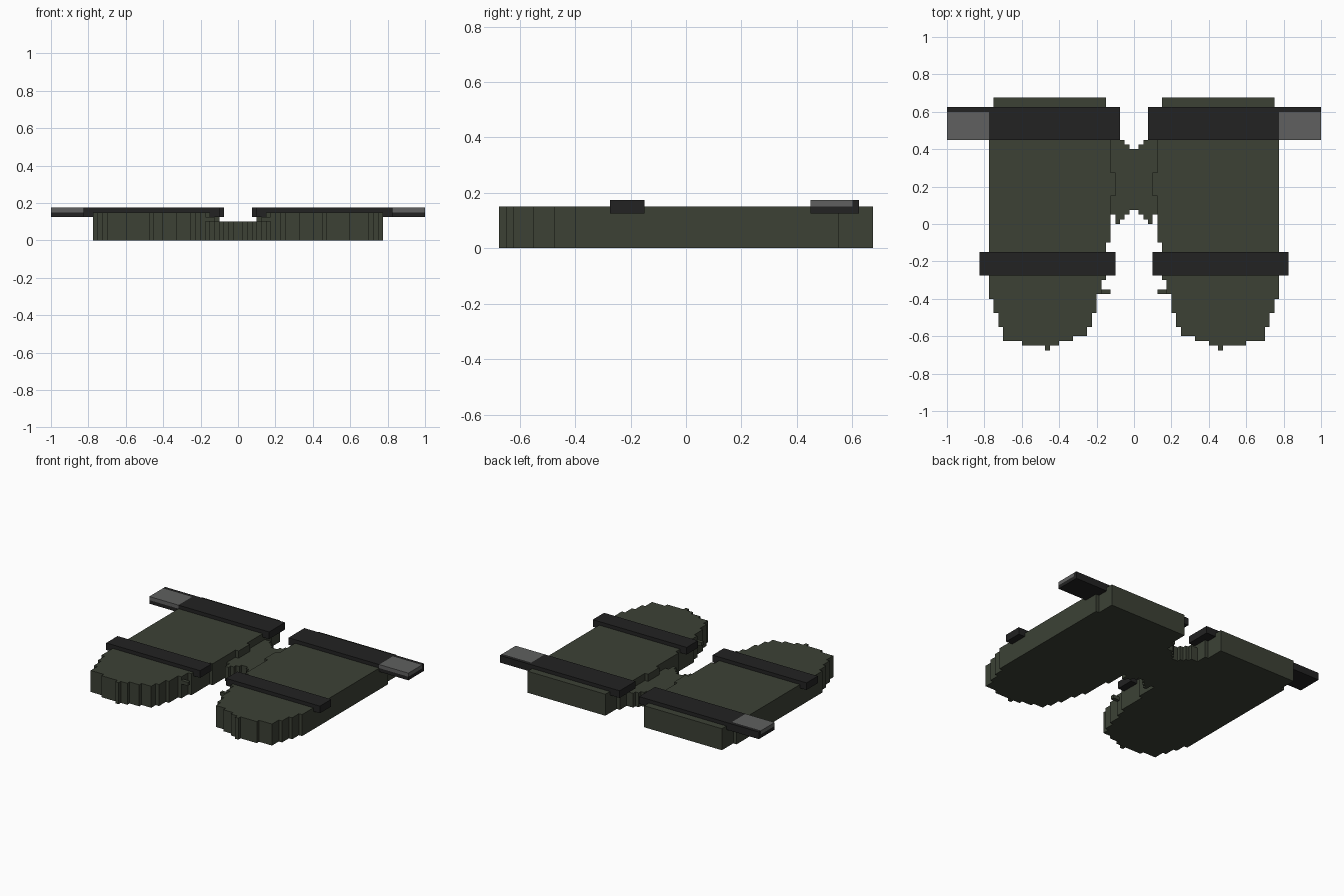
import bpy, bmesh

if "Cube" in bpy.data.objects:
    bpy.data.objects.remove(bpy.data.objects["Cube"])


def material(name, rgb):
    m = bpy.data.materials.new(name)
    m.diffuse_color = (*rgb, 1)
    m.use_nodes = True
    m.node_tree.nodes["Principled BSDF"].inputs["Base Color"].default_value = m.diffuse_color
    return m


OLIVE = material("olive fabric", (0.045, 0.053, 0.036))
BLACK = material("black strap", (0.016, 0.016, 0.016))
GREY = material("grey buckle", (0.115, 0.117, 0.115))


def slab(name, outline, z0, z1, mat):
    """Extrude a plan outline from z0 to z1."""
    bm = bmesh.new()
    face = bm.faces.new([bm.verts.new((x, y, z0)) for x, y in outline])
    ext = bmesh.ops.extrude_face_region(bm, geom=[face])
    for v in ext["geom"]:
        if isinstance(v, bmesh.types.BMVert):
            v.co.z = z1
    bmesh.ops.recalc_face_normals(bm, faces=bm.faces)
    me = bpy.data.meshes.new(name)
    bm.to_mesh(me)
    bm.free()
    me.materials.append(mat)
    ob = bpy.data.objects.new(name, me)
    bpy.context.collection.objects.link(ob)


def rect(x0, x1, y0, y1):
    return [(x0, y0), (x1, y0), (x1, y1), (x0, y1)]


def steps(start, moves):
    """Stepped outline: each move goes along x, then along y."""
    pts = [start]
    for x, y in moves:
        if x != pts[-1][0]:
            pts.append((x, pts[-1][1]))
        if y != pts[-1][1]:
            pts.append((x, y))
    return pts


# Right-hand panel outline, from rear outer corner round the rounded toe
panel = steps((0.15, 0.675), [
    (0.75, 0.55), (0.775, -0.4), (0.75, -0.475), (0.725, -0.55),
    (0.7, -0.625), (0.6, -0.65), (0.475, -0.675), (0.45, -0.65),
    (0.4, -0.625), (0.325, -0.6), (0.25, -0.55), (0.225, -0.475),
    (0.2, -0.375), (0.175, -0.3), (0.15, -0.1), (0.125, 0.15),
    (0.1, 0.275), (0.125, 0.55), (0.15, 0.675)])[:-1]

# Strap top wraps around the grey buckle
strap_top = [(0.075, 0.45), (0.775, 0.45), (0.775, 0.6),
             (1, 0.6), (1, 0.625), (0.075, 0.625)]

parts = [
    ("panel", panel, 0, 0.15, OLIVE),
    ("side_tab", rect(0.125, 0.21, -0.375, -0.35), 0.1, 0.125, OLIVE),
    ("front_strap", rect(0.1, 0.825, -0.275, -0.15), 0.125, 0.175, BLACK),
    ("rear_strap_base", rect(0.075, 1, 0.45, 0.625), 0.125, 0.15, BLACK),
    ("rear_strap_top", strap_top, 0.15, 0.175, BLACK),
    ("buckle", rect(0.775, 1, 0.45, 0.6), 0.15, 0.175, GREY),
]
for side, s in (("right", 1), ("left", -1)):
    for name, outline, z0, z1, mat in parts:
        slab(f"{side}_{name}", [(s * x, y) for x, y in outline], z0, z1, mat)

# Central bridge with stepped arches front and rear
half = steps((0, 0.075), [(0.025, 0.05), (0.05, 0.025), (0.075, 0),
                          (0.1, 0.05), (0.14, 0.475), (0.075, 0.45),
                          (0.075, 0.425), (0.05, 0.425), (0.05, 0.4),
                          (0.025, 0.4), (0, 0.4)])
# rear steps follow the same rule as the front ones
half = half[:half.index((0.14, 0.475)) + 1] + [
    (0.075, 0.475), (0.075, 0.45), (0.05, 0.45), (0.05, 0.425),
    (0.025, 0.425), (0.025, 0.4)]
half = half[1:]
slab("bridge", half + [(-x, y) for x, y in reversed(half)], 0, 0.1, OLIVE)
